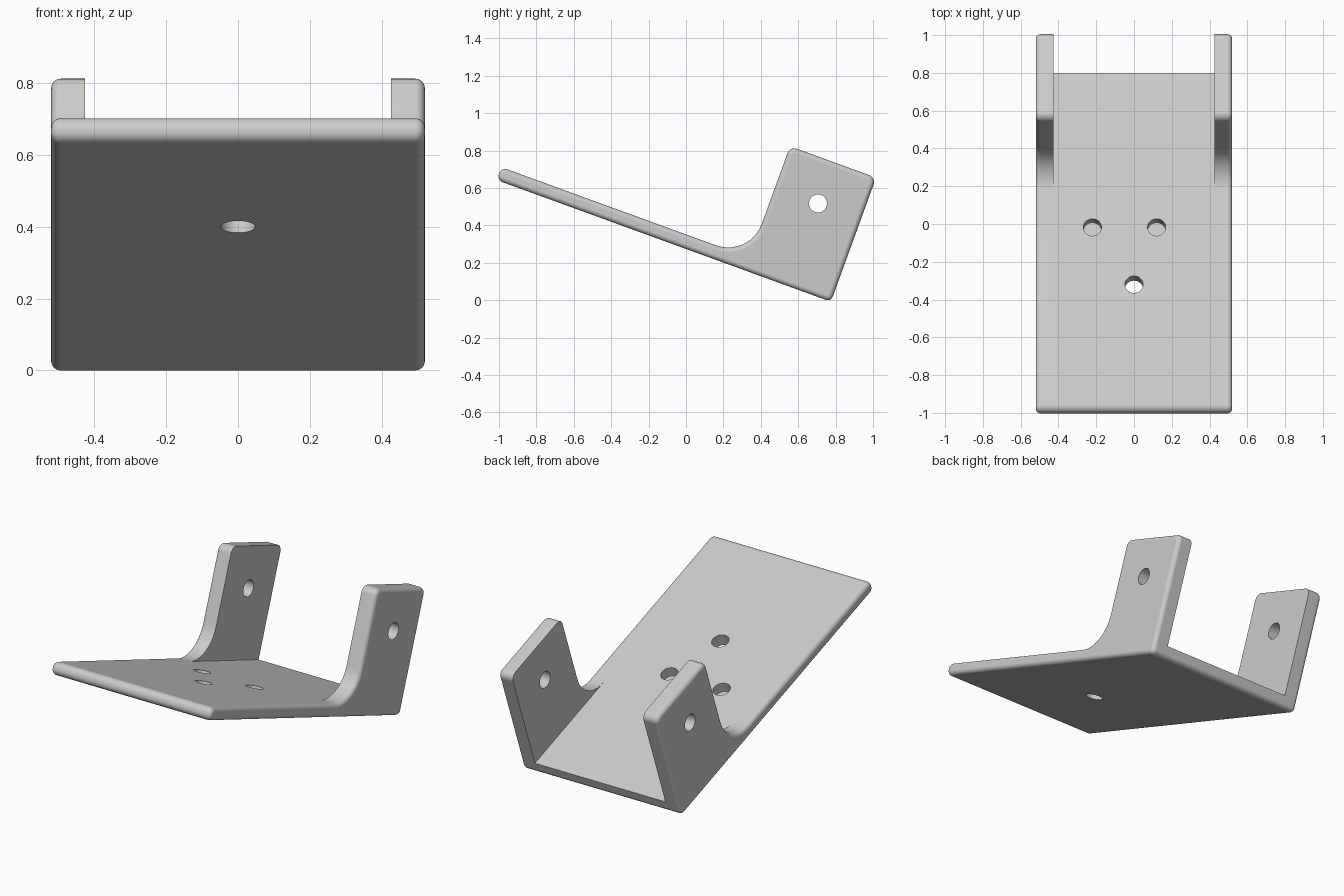
import bpy, bmesh, math
from mathutils import Matrix, Vector

cube = bpy.data.objects.get("Cube")
if cube:
    bpy.data.objects.remove(cube, do_unlink=True)

# Main sizes, measured in the untilted frame (s forward, t up)
HALF, EAR = 0.52, 0.094            # half width, ear thickness
LENGTH, THICK = 1.902, 0.073       # base plate
WIDTH, HEIGHT = 0.49, 0.706        # ears
FILLET, EDGE, HOLE = 0.19, 0.026, 0.048
TILT = math.radians(20)
PLACE = Matrix.Translation((0, 0.775, -0.008)) @ Matrix.Rotation(-TILT, 4, 'X')

grey = bpy.data.materials.new("light_grey")
grey.use_nodes = True
grey.diffuse_color = (0.6, 0.6, 0.6, 1)
shader = next(n for n in grey.node_tree.nodes if n.type == 'BSDF_PRINCIPLED')
shader.inputs["Base Color"].default_value = grey.diffuse_color


def add_object(name, bm):
    bmesh.ops.recalc_face_normals(bm, faces=bm.faces)
    mesh = bpy.data.meshes.new(name)
    bm.to_mesh(mesh)
    bm.free()
    mesh.materials.append(grey)
    obj = bpy.data.objects.new(name, mesh)
    bpy.context.collection.objects.link(obj)
    return obj


def outline(inset, steps=10):
    """Side profile with rounded corners, shrunk by inset."""
    nose, corner, heel = 0.034, 0.04, 0.029
    arcs = [  # centre s, centre t, radius, start angle, sweep
        (heel, heel, heel - inset, 180, 90),
        (LENGTH - nose, nose, nose - inset, 270, 90),
        (LENGTH - nose, THICK - nose, nose - inset, 0, 90),
        (WIDTH + FILLET, THICK + FILLET, FILLET + inset, 270, -90),
        (WIDTH - corner, HEIGHT - corner, corner - inset, 0, 90),
        (corner, HEIGHT - corner, corner - inset, 90, 90),
    ]
    points = []
    for s, t, r, start, sweep in arcs:
        for i in range(steps + 1):
            a = math.radians(start + sweep * i / steps)
            points.append((s + r * math.cos(a), t + r * math.sin(a)))
    return points


def bracket_body():
    """Profile swept across the width, with rounded outer side edges."""
    steps = 6
    half = []
    for i in range(steps + 1):
        a = math.pi / 2 * i / steps
        half.append((HALF - EDGE * (1 - math.sin(a)), EDGE * (1 - math.cos(a))))
    sections = [(-x, d) for x, d in reversed(half)] + half
    bm = bmesh.new()
    rings = [[bm.verts.new((x, -s, t)) for s, t in outline(d)] for x, d in sections]
    for a, b in zip(rings, rings[1:]):
        for i in range(len(a)):
            j = (i + 1) % len(a)
            bm.faces.new((a[i], a[j], b[j], b[i]))
    bm.faces.new(rings[0])
    bm.faces.new(rings[-1])
    return add_object("tilted_bracket", bm)


def box(name, low, high):
    bm = bmesh.new()
    low, high = Vector(low), Vector(high)
    size = high - low
    bmesh.ops.create_cube(bm, size=1, matrix=Matrix.Translation((low + high) / 2)
                          @ Matrix.Diagonal((*size, 1)))
    return add_object(name, bm)


def cylinder(name, centre, depth, turn=Matrix()):
    bm = bmesh.new()
    bmesh.ops.create_cone(bm, cap_ends=True, segments=48, radius1=HOLE, radius2=HOLE,
                          depth=depth, matrix=Matrix.Translation(centre) @ turn)
    return add_object(name, bm)


bracket = bracket_body()

# Channel between the ears, pivot holes, one through hole and two blind holes
inner = HALF - EAR
cutters = [
    box("channel_cutter", (-inner, -WIDTH - FILLET - 0.1, THICK + 0.0004),
        (inner, 0.1, HEIGHT + 0.1)),
    cylinder("pivot_cutter", (0, -WIDTH / 2, 0.47), 2, Matrix.Rotation(math.pi / 2, 4, 'Y')),
    cylinder("through_hole_cutter", (0, -1.192, THICK / 2), 0.3),
]
blind_floor, tall = 0.013, 0.2
for x in (-0.22, 0.12):
    cutters.append(cylinder("blind_hole_cutter", (x, -0.87, blind_floor + tall / 2), tall))

bpy.ops.object.select_all(action='DESELECT')
bpy.context.view_layer.objects.active = bracket
bracket.select_set(True)
for cutter in cutters:
    cutter.hide_render = True
    mod = bracket.modifiers.new(cutter.name, 'BOOLEAN')
    mod.operation, mod.solver, mod.object = 'DIFFERENCE', 'EXACT', cutter
    bpy.ops.object.modifier_apply(modifier=mod.name)
    bpy.data.objects.remove(cutter, do_unlink=True)

# Tilt into place and shade
bracket.data.transform(PLACE)
bpy.ops.object.shade_smooth_by_angle(angle=math.radians(30))
normals = bracket.modifiers.new("flat_face_normals", 'WEIGHTED_NORMAL')
normals.keep_sharp = True
